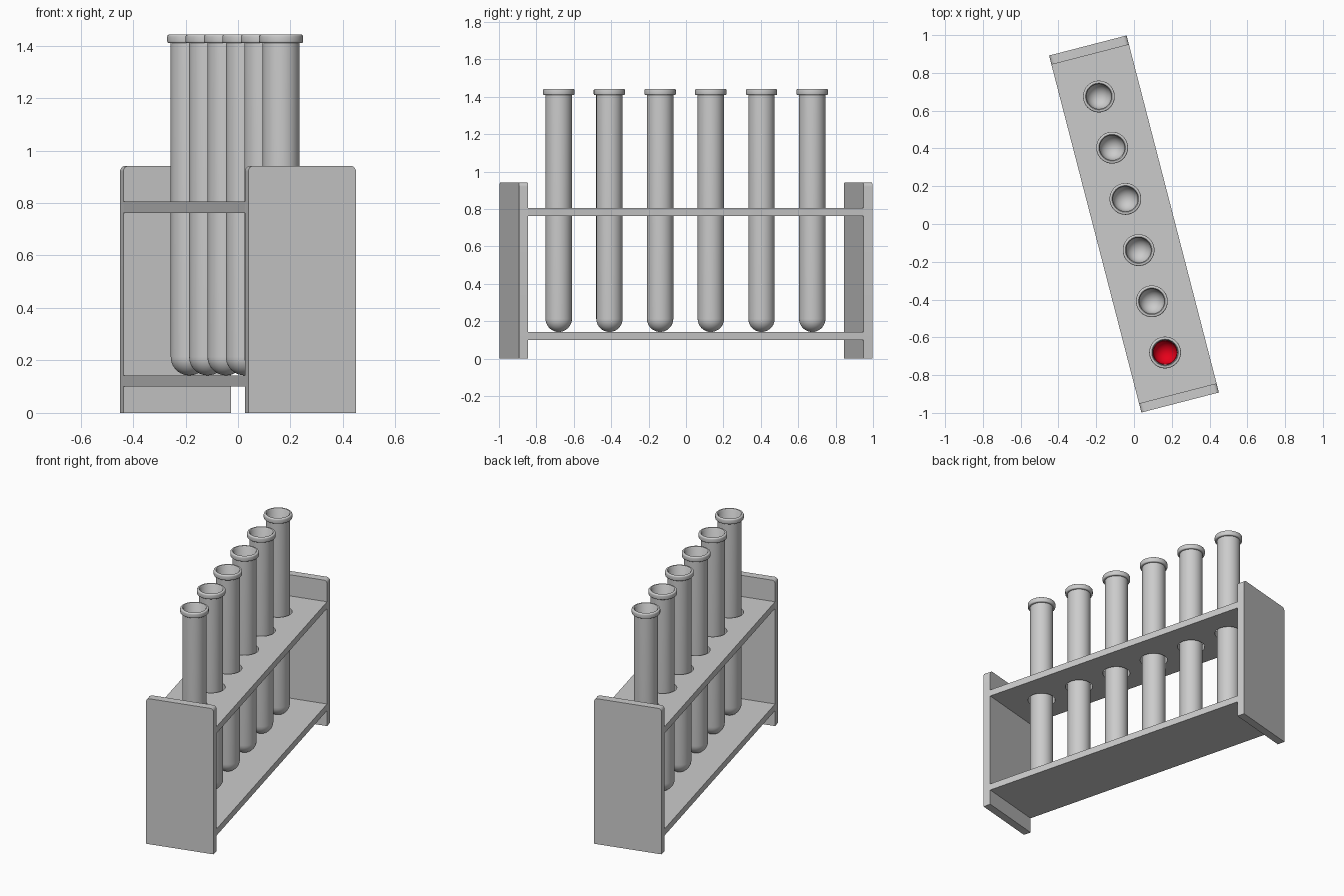
import bpy, bmesh
from math import sin, cos, pi, radians
from mathutils import Matrix, Vector

if "Cube" in bpy.data.objects:
    bpy.data.objects.remove(bpy.data.objects["Cube"])

TURN = Matrix.Rotation(radians(14.5), 4, 'Z')   # whole rack sits at an angle
HALF_W, HALF_L, THICK = 0.212, 0.976, 0.05
TUBE_X, HOLE_R = -0.011, 0.083
TUBE_Y = [0.28 * (i - 2.5) for i in range(6)]


def finish(name, bm, smooth=False):
    bmesh.ops.recalc_face_normals(bm, faces=bm.faces)
    bm.transform(TURN)
    me = bpy.data.meshes.new(name)
    bm.to_mesh(me)
    bm.free()
    ob = bpy.data.objects.new(name, me)
    bpy.context.collection.objects.link(ob)
    if smooth:
        bpy.ops.object.select_all(action='DESELECT')
        ob.select_set(True)
        bpy.context.view_layer.objects.active = ob
        bpy.ops.object.shade_smooth_by_angle(angle=radians(40))
    return ob


def arc(cx, cz, r, a0, a1, n):
    return [(cx + r * cos(radians(a0 + (a1 - a0) * i / n)),
             cz + r * sin(radians(a0 + (a1 - a0) * i / n))) for i in range(n + 1)]


def end_panel(name, y0):
    r, top = 0.022, 0.942
    prof = [(-HALF_W, 0), (HALF_W, 0)]
    prof += arc(HALF_W - r, top - r, r, 0, 90, 6) + arc(-HALF_W + r, top - r, r, 90, 180, 6)
    bm = bmesh.new()
    face = bm.faces.new([bm.verts.new((x, y0, z)) for x, z in prof])
    ext = bmesh.ops.extrude_face_region(bm, geom=[face])
    bmesh.ops.translate(bm, vec=(0, THICK, 0),
                        verts=[v for v in ext['geom'] if isinstance(v, bmesh.types.BMVert)])
    return finish(name, bm, True)


def shelf(name, z0, z1, holes):
    # flat outline with optional round holes, extruded
    cu = bpy.data.curves.new(name, 'CURVE')
    cu.dimensions, cu.fill_mode, cu.extrude = '2D', 'BOTH', (z1 - z0) / 2
    ly = HALF_L - THICK
    loops = [[(-HALF_W, -ly), (HALF_W, -ly), (HALF_W, ly), (-HALF_W, ly)]]
    if holes:
        loops += [arc(TUBE_X, y, HOLE_R, 0, 360, 48)[:-1] for y in TUBE_Y]
    for pts in loops:
        s = cu.splines.new('POLY')
        s.points.add(len(pts) - 1)
        for p, (x, y) in zip(s.points, pts):
            p.co = (x, y, 0, 1)
        s.use_cyclic_u = True
    tmp = bpy.data.objects.new(name + "_outline", cu)
    bpy.context.collection.objects.link(tmp)
    me = bpy.data.meshes.new_from_object(tmp)
    bpy.data.objects.remove(tmp)
    bm = bmesh.new()
    bm.from_mesh(me)
    bpy.data.meshes.remove(me)
    bmesh.ops.remove_doubles(bm, verts=bm.verts, dist=1e-5)
    bmesh.ops.translate(bm, verts=bm.verts, vec=(0, 0, (z0 + z1) / 2))
    return finish(name, bm, True)


def lathe(name, prof, y, segs=48, closed=False):
    bm = bmesh.new()
    vs = [bm.verts.new((r, 0, z)) for r, z in prof]
    es = [bm.edges.new(p) for p in zip(vs, vs[1:])]
    if closed:
        es.append(bm.edges.new((vs[-1], vs[0])))
    bmesh.ops.spin(bm, geom=vs + es, cent=(0, 0, 0), axis=(0, 0, 1), angle=2 * pi, steps=segs)
    bmesh.ops.remove_doubles(bm, verts=bm.verts, dist=1e-5)
    bmesh.ops.translate(bm, verts=bm.verts, vec=(TUBE_X, y, 0))
    return finish(name, bm, True)


# rack
end_panel("front_panel", -HALF_L)
end_panel("back_panel", HALF_L - THICK)
shelf("top_shelf", 0.762, 0.805, True)
shelf("bottom_shelf", 0.1, 0.143, False)

# tubes: round-bottomed glass with a rolled lip
R, WALL, FLOOR, TOP = 0.0705, 0.005, 0.143, 1.442
outer = arc(0, FLOOR + R, R, -90, 0, 10)
lip = [(R, 1.409)] + arc(0.0765, 1.4165, 0.0075, -90, 0, 4) + arc(0.0765, 1.4345, 0.0075, 0, 90, 4)
inner = [(R, TOP), (R - WALL, 1.436)] + arc(0, FLOOR + R, R - WALL, 0, -90, 10)
for i, y in enumerate(TUBE_Y):
    lathe(f"test_tube_{i + 1}", outer + lip + inner, y)

# red sample lining the bottom of the front tube
red = bpy.data.materials.new("red_sample")
red.diffuse_color = (0.8, 0.0, 0.01, 1)
red.use_nodes = True
red.node_tree.nodes["Principled BSDF"].inputs["Base Color"].default_value = red.diffuse_color
bowl = arc(0, FLOOR + R, R - WALL - 0.001, -90, 0, 10)
sample = lathe("red_sample", bowl + arc(0, FLOOR + R, R - WALL - 0.003, 0, -90, 10), TUBE_Y[0])
sample.data.materials.append(red)
